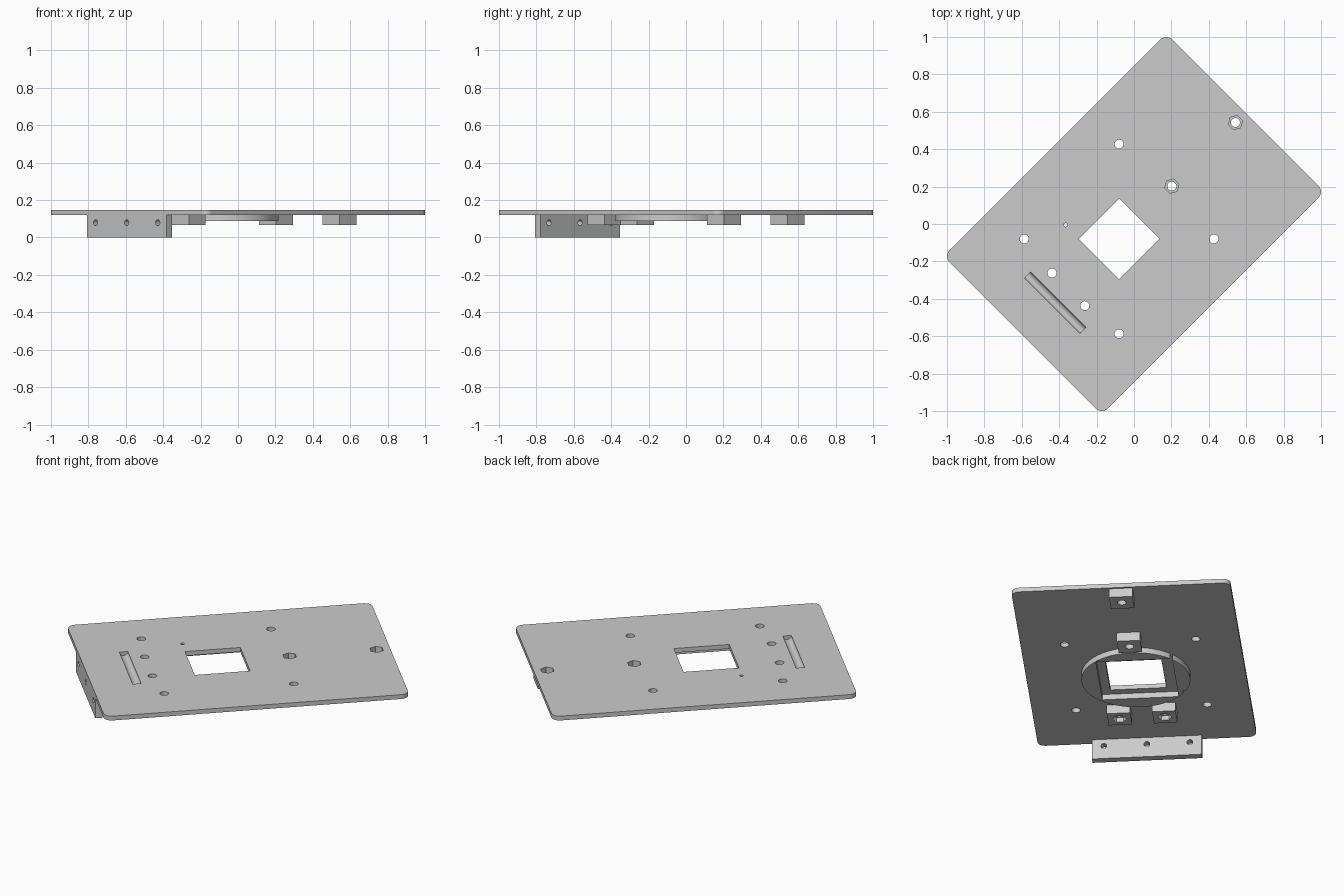
import bpy, bmesh, math
from mathutils import Matrix

cube = bpy.data.objects.get("Cube")
if cube:
    bpy.data.objects.remove(cube, do_unlink=True)

grey = bpy.data.materials.new("light_grey")
grey.use_nodes = True
grey.diffuse_color = (0.6, 0.6, 0.6, 1)
grey.node_tree.nodes["Principled BSDF"].inputs["Base Color"].default_value = (0.6, 0.6, 0.6, 1)

TOP, UNDER, BLOCK_BASE, DISC_BASE = 0.146, 0.12, 0.067, 0.087
WINDOW_X = -0.113          # centre of the window along the plate


def finish(bm, name):
    mesh = bpy.data.meshes.new(name)
    bm.to_mesh(mesh)
    bm.free()
    mesh.materials.append(grey)
    obj = bpy.data.objects.new(name, mesh)
    bpy.context.collection.objects.link(obj)
    return obj


def box(name, x0, x1, y0, y1, z0, z1, corner=0):
    bm = bmesh.new()
    bmesh.ops.create_cube(bm, size=1)
    for v in bm.verts:
        v.co.x = x1 if v.co.x > 0 else x0
        v.co.y = y1 if v.co.y > 0 else y0
        v.co.z = z1 if v.co.z > 0 else z0
    if corner:
        upright = [e for e in bm.edges if abs(e.verts[0].co.z - e.verts[1].co.z) > 0.001]
        bmesh.ops.bevel(bm, geom=upright, offset=corner, segments=8,
                        profile=0.5, affect='EDGES')
    return finish(bm, name)


def cylinder(name, centre, radius, length, axis='Z', sides=32):
    turn = {'Z': Matrix(), 'X': Matrix.Rotation(math.pi / 2, 4, 'Y'),
            'Y': Matrix.Rotation(math.pi / 2, 4, 'X')}[axis]
    bm = bmesh.new()
    bmesh.ops.create_cone(bm, cap_ends=True, segments=sides, radius1=radius,
                          radius2=radius, depth=length,
                          matrix=Matrix.Translation(centre) @ turn)
    return finish(bm, name)


def cut(part, cutter):
    mod = part.modifiers.new("cut", 'BOOLEAN')
    mod.operation, mod.solver, mod.object = 'DIFFERENCE', 'EXACT', cutter
    bpy.context.view_layer.objects.active = part
    bpy.ops.object.modifier_apply(modifier=mod.name)
    bpy.data.objects.remove(cutter, do_unlink=True)


def drill(part, x, y, radius=0.024):
    cut(part, cylinder("drill", (x, y, 0.1), radius, 0.4))


def hex_pocket(part, x, y, z0, z1):
    cut(part, cylinder("pocket", (x, y, (z0 + z1) / 2), 0.039, z1 - z0, sides=6))


# Main plate with window and groove
plate = box("plate", -0.842, 0.842, -0.598, 0.598, UNDER, TOP, 0.045)
cut(plate, box("window", WINDOW_X - 0.153, WINDOW_X + 0.153, -0.153, 0.153, 0, 0.3))
cut(plate, cylinder("groove", (-0.596, 0, TOP), 0.0235, 0.418, 'Y'))

# Four mounting holes on a circle around the window
for i in range(4):
    a = math.pi / 4 + i * math.pi / 2
    drill(plate, WINDOW_X + 0.507 * math.cos(a), 0.507 * math.sin(a))

# Disc under the window, with a square recess
disc = cylinder("disc", (WINDOW_X, 0, (DISC_BASE + UNDER) / 2), 0.297, UNDER - DISC_BASE, sides=64)
cut(disc, box("recess", WINDOW_X - 0.2, WINDOW_X + 0.213, -0.2, 0.217, 0, 0.3))
for part in (plate, disc):
    drill(part, -0.262, 0.255, 0.01)

# Screw blocks: two with pockets from above, two with pockets from below
parts = [plate, disc]
for name, x, y, from_top in (("end_block", 0.767, 0, True),
                             ("middle_block", 0.286, 0, True),
                             ("left_hinge_block", -0.495, -0.123, False),
                             ("right_hinge_block", -0.495, 0.125, False)):
    h = 0.064
    block = box(name, x - h, x + h, y - h, y + h, BLOCK_BASE, UNDER)
    drill(block, x, y)
    if from_top:
        hex_pocket(plate, x, y, 0.09, 0.2)
        hex_pocket(block, x, y, 0.095, 0.2)
    else:
        drill(plate, x, y)
        hex_pocket(block, x, y, 0, 0.095)
    parts.append(block)

# Flange hanging from the short edge, with three screw holes
flange = box("flange", -0.842, -0.8, -0.3, 0.3, 0, UNDER)
for y in (-0.235, 0, 0.235):
    cut(flange, cylinder("screw_hole", (-0.82, y, 0.079), 0.016, 0.2, 'X', 24))
parts.append(flange)

# Turn everything onto the diagonal and shade
bpy.ops.object.select_all(action='DESELECT')
for part in parts:
    part.rotation_euler.z = math.pi / 4
    part.select_set(True)
bpy.context.view_layer.objects.active = plate
bpy.ops.object.shade_smooth_by_angle(angle=math.radians(30))
